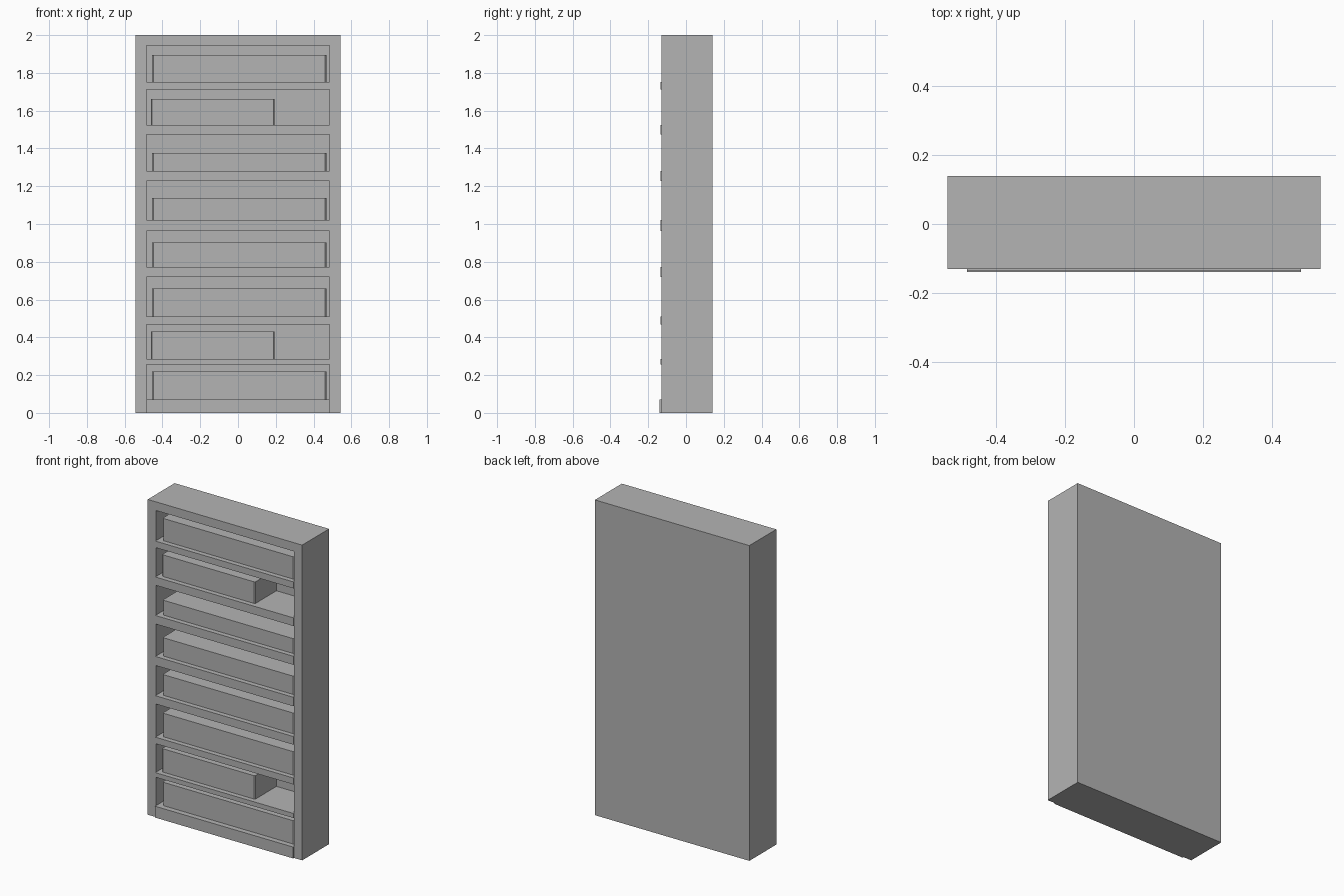
import bpy, bmesh

if "Cube" in bpy.data.objects:
    bpy.data.objects.remove(bpy.data.objects["Cube"])

FRONT, BACK, INNER_BACK = -0.131, 0.139, 0.11
HALF_W, INNER_W = 0.542, 0.485

# dark grey used on every part
grey = bpy.data.materials.new("dark_grey")
grey.diffuse_color = (0.456, 0.456, 0.456, 1)
grey.use_nodes = True
grey.node_tree.nodes["Principled BSDF"].inputs["Base Color"].default_value = grey.diffuse_color


def prism(name, outline, z0, z1):
    """Extrude a plan outline (x, y) from z0 up to z1."""
    bm = bmesh.new()
    base = bm.faces.new([bm.verts.new((x, y, z0)) for x, y in outline])
    top = bmesh.ops.extrude_face_region(bm, geom=[base])["geom"]
    verts = [g for g in top if isinstance(g, bmesh.types.BMVert)]
    bmesh.ops.translate(bm, verts=verts, vec=(0, 0, z1 - z0))
    bmesh.ops.recalc_face_normals(bm, faces=bm.faces)
    mesh = bpy.data.meshes.new(name)
    bm.to_mesh(mesh)
    bm.free()
    mesh.materials.append(grey)
    obj = bpy.data.objects.new(name, mesh)
    bpy.context.collection.objects.link(obj)
    return obj


def box(name, x0, x1, y0, y1, z0, z1):
    return prism(name, [(x0, y0), (x1, y0), (x1, y1), (x0, y1)], z0, z1)


def book_row(name, x0, x1, z0, z1, c):
    # block with small chamfers on its front upright corners
    f = -0.105
    prism(name, [(x0 + c, f), (x1 - c, f), (x1, f + c), (x1, INNER_BACK),
                 (x0, INNER_BACK), (x0, f + c)], z0, z1)


# carcass: sides, top and back
box("left_side", -HALF_W, -INNER_W, FRONT, BACK, 0, 2)
box("right_side", INNER_W, HALF_W, FRONT, BACK, 0, 2)
box("top_panel", -INNER_W, INNER_W, FRONT, BACK, 1.945, 2)
box("back_panel", -INNER_W, INNER_W, INNER_BACK, BACK, 0, 1.945)

# plinth, standing slightly proud of the sides
box("plinth", -INNER_W, INNER_W, -0.139, INNER_BACK, 0, 0.072)

# shelves: underside and top heights
shelves = [(0.255, 0.284), (0.468, 0.509), (0.720, 0.772), (0.964, 1.021),
           (1.227, 1.281), (1.473, 1.525), (1.712, 1.753)]
for i, (z0, z1) in enumerate(shelves):
    box(f"shelf_{i + 1}", -INNER_W, INNER_W, -0.136, INNER_BACK, z0, z1)

# book rows: one per bay, two of them short
floors = [0.072] + [s[1] for s in shelves]
tops = [0.22, 0.432, 0.658, 0.903, 1.137, 1.375, 1.662, 1.894]
for i, (z0, z1) in enumerate(zip(floors, tops)):
    if i in (1, 6):
        book_row(f"short_book_row_{i + 1}", -0.46, 0.193, z0, z1, 0.006)
    else:
        book_row(f"book_row_{i + 1}", -0.456, 0.468, z0, z1, 0.008)
